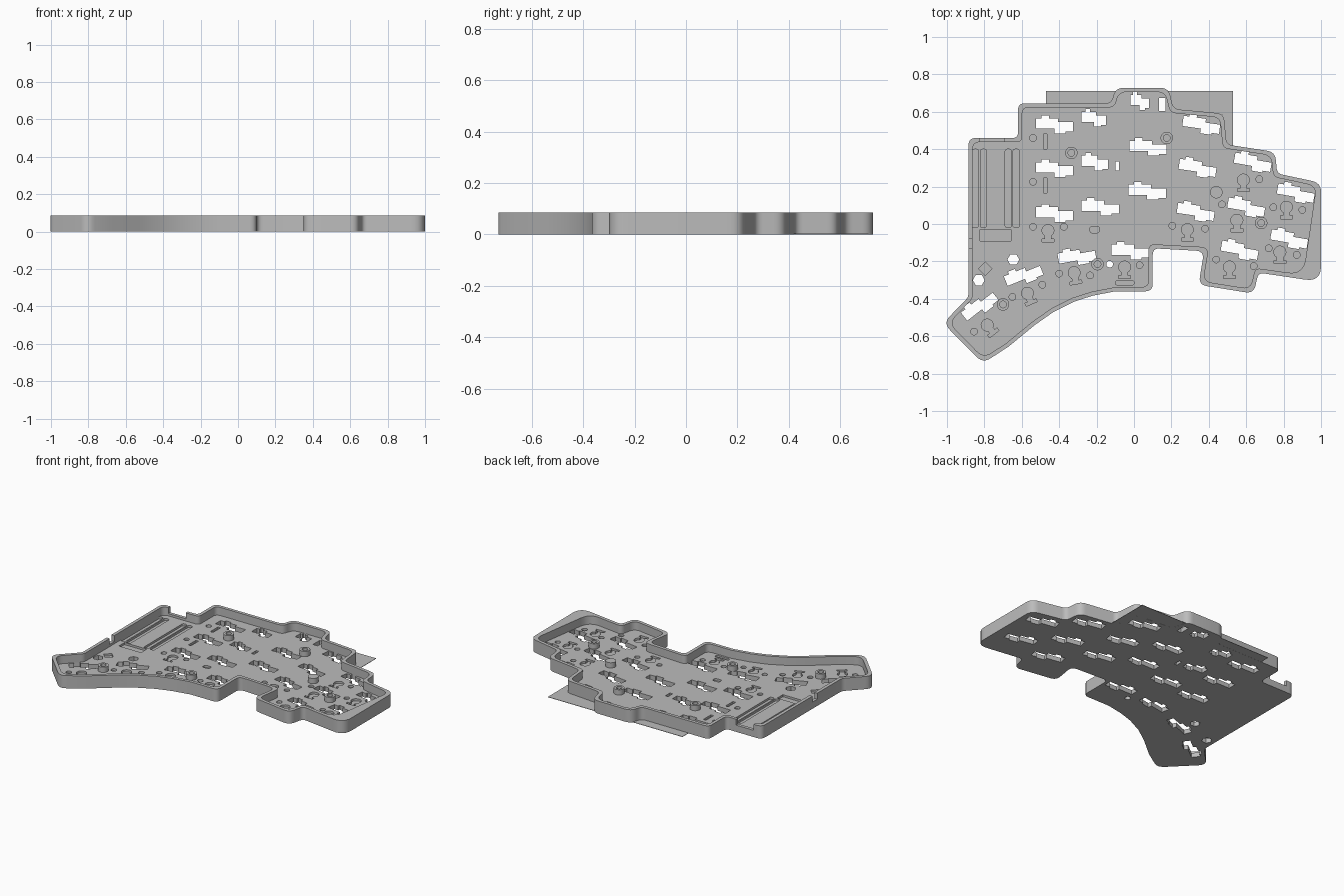
import bpy, bmesh
from math import cos, sin, pi, radians
from mathutils import Vector, Matrix

if "Cube" in bpy.data.objects:
    bpy.data.objects.remove(bpy.data.objects["Cube"])

FLOOR, MID, TOP = 0.03, 0.016, 0.085

grey = bpy.data.materials.new("plain grey")
grey.use_nodes = True
grey.diffuse_color = (0.5, 0.5, 0.5, 1)
grey.node_tree.nodes["Principled BSDF"].inputs["Base Color"].default_value = (0.5, 0.5, 0.5, 1)


def slab(name, loops, z0, z1, cutters=()):
    """Extrude flat closed loops (outline first, then holes) between two heights."""
    cu = bpy.data.curves.new(name, "CURVE")
    cu.dimensions, cu.fill_mode, cu.extrude = "2D", "BOTH", (z1 - z0) / 2
    for loop in loops:
        sp = cu.splines.new("POLY")
        sp.points.add(len(loop) - 1)
        for pt, p in zip(sp.points, loop):
            pt.co = (p[0], p[1], 0, 1)
        sp.use_cyclic_u = True
    tmp = bpy.data.objects.new(name + "_path", cu)
    bpy.context.collection.objects.link(tmp)
    me = bpy.data.meshes.new_from_object(tmp.evaluated_get(bpy.context.evaluated_depsgraph_get()))
    bpy.data.objects.remove(tmp)
    bm = bmesh.new()
    bm.from_mesh(me)
    bmesh.ops.translate(bm, verts=bm.verts, vec=(0, 0, (z0 + z1) / 2))
    bmesh.ops.remove_doubles(bm, verts=bm.verts, dist=1e-5)
    bmesh.ops.recalc_face_normals(bm, faces=bm.faces)
    bm.to_mesh(me)
    bm.free()
    ob = bpy.data.objects.new(name, me)
    bpy.context.collection.objects.link(ob)
    for c in cutters:
        mod = ob.modifiers.new("notch", "BOOLEAN")
        mod.operation, mod.solver, mod.object = "DIFFERENCE", "EXACT", c
    if cutters:
        cut = bpy.data.meshes.new_from_object(ob.evaluated_get(bpy.context.evaluated_depsgraph_get()))
        ob.modifiers.clear()
        ob.data = cut
        for c in cutters:
            bpy.data.objects.remove(c)
    ob.data.materials.clear()
    ob.data.materials.append(grey)
    bpy.ops.object.select_all(action="DESELECT")
    ob.select_set(True)
    bpy.context.view_layer.objects.active = ob
    bpy.ops.object.shade_smooth_by_angle(angle=radians(30))
    return ob


def rounded(pts, radii, n=6):
    out = []
    for i, (p, r) in enumerate(zip(pts, radii)):
        if not r:
            out.append(p)
            continue
        a = p + (pts[i - 1] - p).normalized() * r
        b = p + (pts[(i + 1) % len(pts)] - p).normalized() * r
        for k in range(n + 1):
            t = k / n
            out.append(a * (1 - t) ** 2 + p * 2 * t * (1 - t) + b * t * t)
    return out


def inset(pts, d):
    """Mitred inward offset of a clockwise outline."""
    out = []
    for i, p in enumerate(pts):
        u = (p - pts[i - 1]).normalized()
        v = (pts[(i + 1) % len(pts)] - p).normalized()
        m = Vector((u.y + v.y, -u.x - v.x)).normalized()
        out.append(p + m * d / max(0.4, m.dot(Vector((u.y, -u.x)))))
    return out


def place(shape, x, y, deg=0, sx=1):
    rot = Matrix.Rotation(radians(deg), 2)
    return [Vector((x, y)) + rot @ Vector((p[0] * sx, p[1])) for p in shape]


def circle(x, y, r, n=20):
    return [Vector((x + r * cos(2 * pi * k / n), y + r * sin(2 * pi * k / n))) for k in range(n)]


def rect(x, y, w, h):
    return [Vector((x + a * w / 2, y + b * h / 2)) for a, b in ((-1, -1), (1, -1), (1, 1), (-1, 1))]


def slot(x, y, w, h):
    return rounded(rect(x, y, w, h), [min(w, h) * 0.4] * 4, 4)


# Case outline, clockwise: x, y, corner size
corners = [
    (-.885, .46, .04), (-.62, .46, .03), (-.62, .645, .035), (-.12, .645, .035),
    (-.10, .728, .045), (.185, .728, .045), (.21, .615, .035), (.48, .59, .04),
    (.495, .425, .03), (.755, .385, .045), (.765, .27, .03), (1, .22, .05),
    (1, -.31, .085), (.665, -.26, .03), (.64, -.372, .045), (.345, -.325, .045),
    (.375, -.145, .045), (.1, -.13, .035), (.1, -.36, .04), (-.10, -.36, 0),
    (-.22, -.383, 0), (-.32, -.415, 0), (-.43, -.47, 0), (-.53, -.54, 0),
    (-.67, -.655, 0), (-.808, -.745, .05), (-1.02, -.53, .05), (-.885, -.39, .02)]
outer_pts = [Vector(c[:2]) for c in corners]
radii = [c[2] for c in corners]
inner_pts = inset(outer_pts, 0.022)
inner_pts[11], inner_pts[12] = Vector((.975, .203)), Vector((.905, -.272))
outer, inner = rounded(outer_pts, radii), rounded(inner_pts, radii)

# Stepped switch opening, repeated over the floor
socket = [(-.1, .035), (-.07, .035), (-.07, .05), (-.03, .05), (-.03, .035), (.02, .035),
          (.02, .015), (.1, .015), (.1, -.035), (.06, -.035), (.06, -.045), (0, -.045),
          (0, -.02), (-.1, -.02)]
through = [place(socket, *s) for s in (
    (-.425, .53), (-.425, .295), (-.425, .055), (-.215, .565, 0, .65), (-.21, .33, 0, .7),
    (-.18, .09), (.03, .655, 0, .5), (.075, .41), (.07, .175), (.36, .53, -8),
    (.34, .3, -8), (.33, .065, -8), (.635, .33, -10), (.6, .09, -10), (.565, -.14, -10),
    (.865, .165, -10), (.83, -.08, -10), (-.02, -.145), (-.305, -.175, 10),
    (-.59, -.275, 22), (-.825, -.44, 38))]
through += [circle(-.645, -.19, .032, 6), circle(-.83, -.3, .032, 6), circle(-.13, -.215, .018),
            rect(-.09, .31, .02, .05), rect(.15, .64, .035, .07)]

# Blind pockets: round head with a wide foot
keyhole = [(.032 * cos(a), .032 * sin(a)) for a in (radians(-60 + k * 20) for k in range(16))]
keyhole += [(-.016, -.045), (-.032, -.045), (-.032, -.062), (.032, -.062), (.032, -.045), (.016, -.045)]
pockets = [place(keyhole, *s) for s in (
    (-.46, -.035), (.285, -.03), (.585, .235), (.815, .09), (.55, .02), (.78, -.15),
    (.51, -.23), (-.05, -.23), (-.32, -.26, 10), (-.57, -.37, 22), (-.785, -.54, 38))]
pockets += [circle(x, y, .018, 14) for x, y in (
    (-.54, .46), (-.54, .225), (-.54, -.015), (-.375, -.015), (.205, -.01), (.38, -.025),
    (.44, -.19), (.64, -.225), (.47, .105), (.67, .24), (.745, .09), (.9, .075),
    (.72, -.13), (.87, -.165), (.03, -.22), (-.4, -.265), (-.235, -.275), (-.65, -.39),
    (-.855, -.575), (-.49, -.325))]
pockets += [slot(x, .19, .034, .42) for x in (-.848, -.805, -.672, -.63)]
pockets += [rect(-.74, -.06, .165, .06), slot(-.05, -.315, .1, .02), circle(-.795, -.24, .036, 4),
            rect(-.475, .44, .02, .08), rect(-.475, .205, .02, .08), slot(-.21, -.03, .05, .035)]

# Floor in two layers so that pockets stop half way
slab("floor_base", [outer] + through, 0, MID)
slab("floor_top", [outer] + through + pockets, MID, FLOOR)

# Rim wall with connector notches
notches = [slab("back_notch", [rect(-.76, .46, .13, .12)], .045, .12),
           slab("side_notch", [rect(-.885, -.105, .12, .05)], .045, .12)]
for n in notches:
    n.hide_render = True
slab("rim_wall", [outer, inner], FLOOR, TOP, notches)

# Screw posts
for i, (x, y) in enumerate(((-.335, .38), (.175, .46), (.68, .005), (-.195, -.215), (-.7, -.43))):
    slab(f"screw_post_{i + 1}", [circle(x, y, .033, 28), circle(x, y, .018, 28)], FLOOR, .065)
slab("support_post", [circle(.44, .17, .033, 28)], FLOOR, .065)

# Thin sheet sticking out behind the back wall
slab("back_sheet_right", [[(-.47, .635), (-.47, .71), (-.095, .71), (-.095, .635)]], .0005, .003)
slab("back_sheet_left", [[(.18, .71), (.53, .71), (.53, .41), (.485, .425), (.47, .585), (.2, .61)]],
     .0005, .003)
